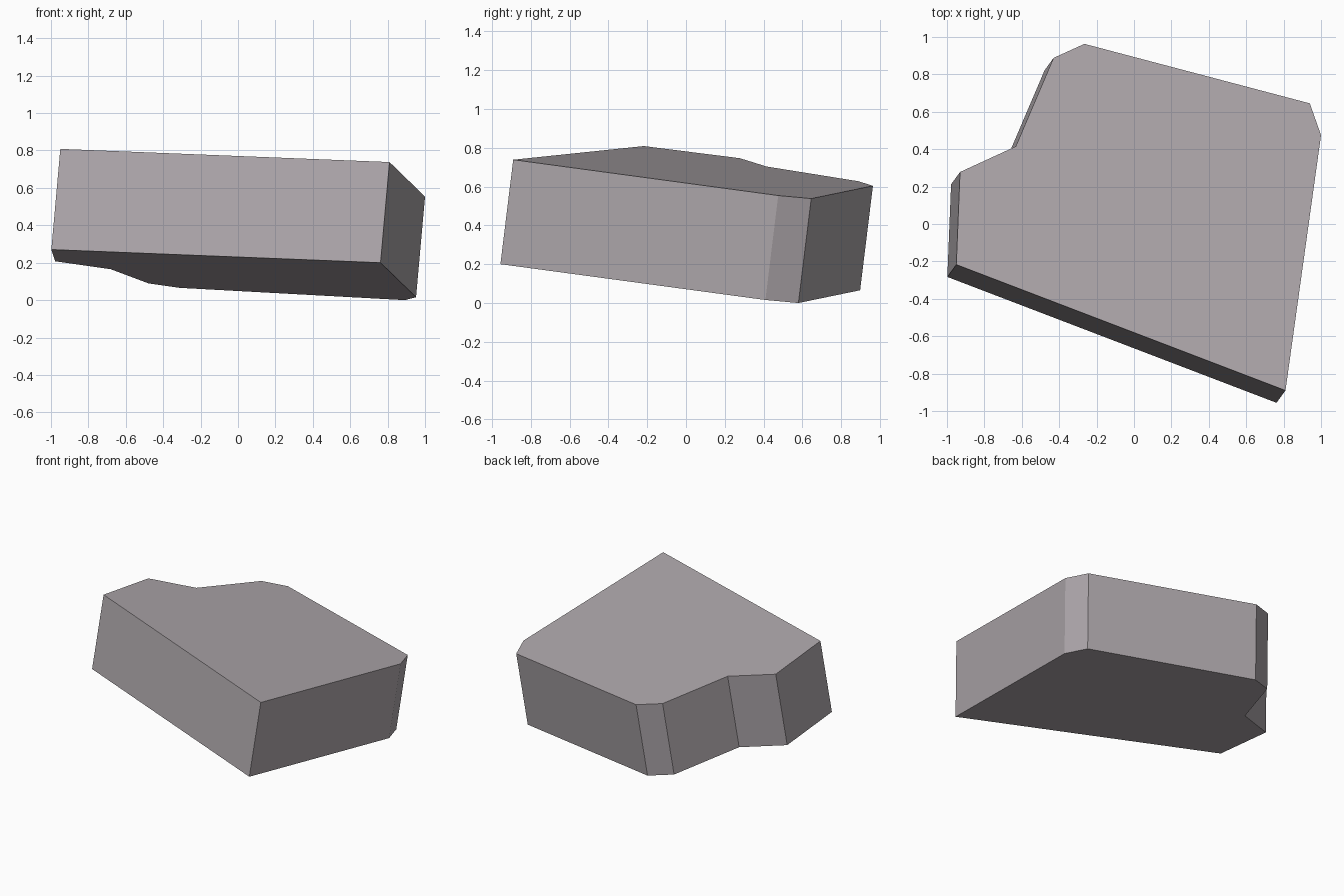
import bpy
import bmesh
from mathutils import Vector

cube = bpy.data.objects.get("Cube")
if cube:
    bpy.data.objects.remove(cube)

# Stone colour
stone = bpy.data.materials.new("mauve_grey_stone")
stone.use_nodes = True
colour = (0.43, 0.395, 0.415, 1)
stone.diffuse_color = colour
bsdf = next(n for n in stone.node_tree.nodes if n.type == "BSDF_PRINCIPLED")
bsdf.inputs["Base Color"].default_value = colour
bsdf.inputs["Roughness"].default_value = 0.9

# Chipped slab outline, laid on the tilted top plane
outline = [(-0.95, -0.217), (0.81, -0.89), (1.0, 0.475), (0.94, 0.645),
           (-0.265, 0.963), (-0.43, 0.888), (-0.632, 0.415), (-0.93, 0.278)]


def top_height(x, y):
    return 0.706 - 0.087 * x - 0.123 * y


# Extrude the outline down along the slab's tilted axis
bm = bmesh.new()
top = bm.faces.new([bm.verts.new((x, y, top_height(x, y))) for x, y in outline])
extruded = bmesh.ops.extrude_face_region(bm, geom=[top], use_keep_orig=True)
lower = [g for g in extruded["geom"] if isinstance(g, bmesh.types.BMVert)]
bmesh.ops.translate(bm, verts=lower, vec=Vector((-0.048, -0.066, -0.538)))
bmesh.ops.recalc_face_normals(bm, faces=bm.faces)

# Rest the lowest corner on the ground
lowest = min(v.co.z for v in bm.verts)
bmesh.ops.translate(bm, verts=bm.verts, vec=Vector((0, 0, -lowest)))

mesh = bpy.data.meshes.new("stone_slab")
bm.to_mesh(mesh)
bm.free()
mesh.materials.append(stone)
slab = bpy.data.objects.new("stone_slab", mesh)
bpy.context.collection.objects.link(slab)
